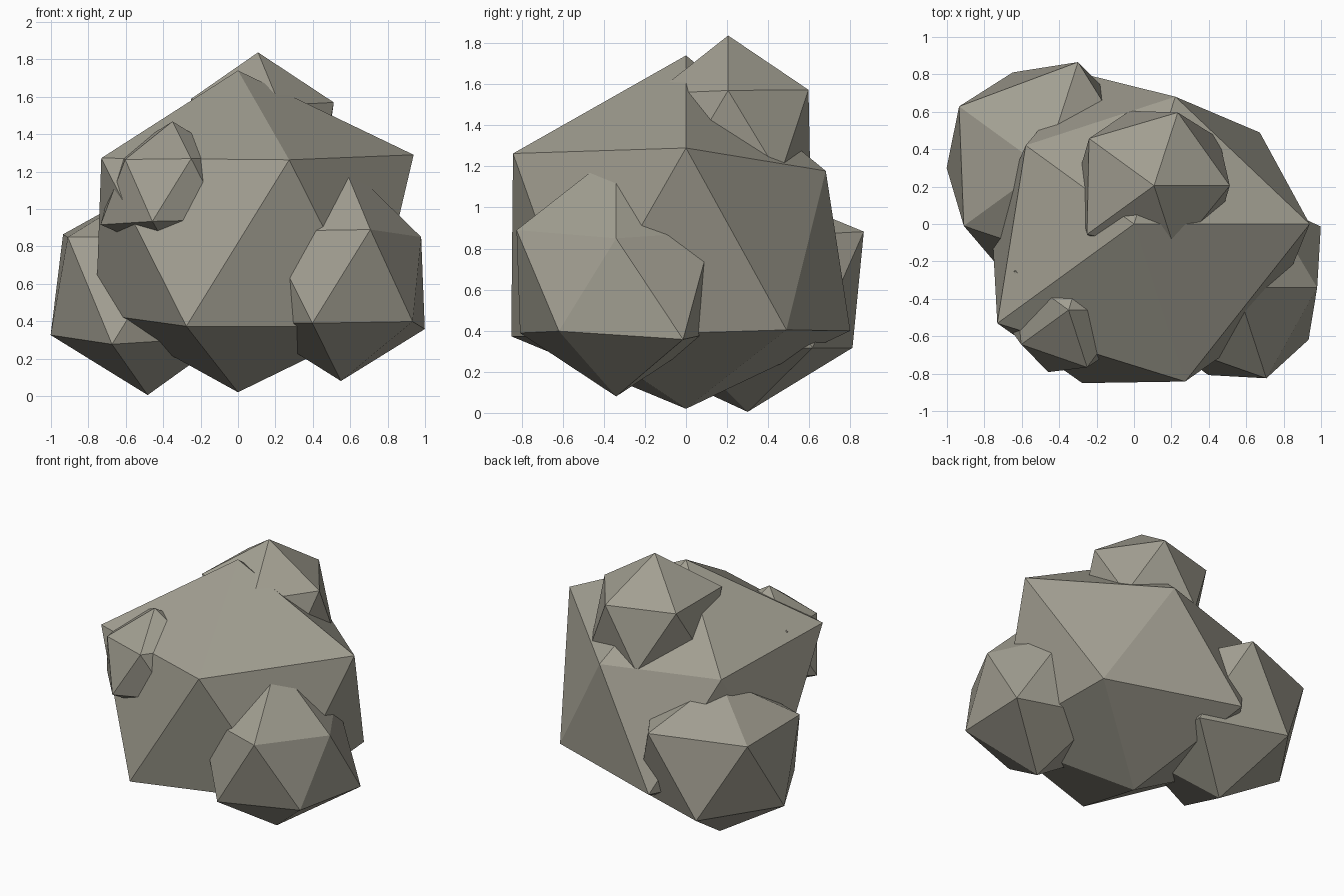
import bpy, bmesh, math
from mathutils import Vector

if "Cube" in bpy.data.objects:
    bpy.data.objects.remove(bpy.data.objects["Cube"])

stone = bpy.data.materials.new("warm grey stone")
stone.diffuse_color = (0.36, 0.345, 0.285, 1.0)
stone.use_nodes = True
stone.node_tree.nodes["Principled BSDF"].inputs["Base Color"].default_value = stone.diffuse_color


def ring_order(v):
    """Sort corners bottom to top, then anticlockwise from +x."""
    angle = math.degrees(math.atan2(v.co.y, v.co.x))
    return (round(v.co.z, 2), (angle + 1) % 360)


def rock(name, centre, bottom, lower, upper, top):
    """Icosahedron whose corners are each pushed to their own distance."""
    bm = bmesh.new()
    bmesh.ops.create_icosphere(bm, subdivisions=1, radius=1.0)
    corners = sorted(bm.verts, key=ring_order)
    for v, reach in zip(corners, [bottom, *lower, *upper, top]):
        v.co = Vector(centre) + v.co.normalized() * reach
    mesh = bpy.data.meshes.new(name)
    bm.to_mesh(mesh)
    bm.free()
    mesh.materials.append(stone)
    bpy.context.collection.objects.link(bpy.data.objects.new(name, mesh))


# Large central boulder
rock("main_boulder", (0, 0, 0.82), 0.80,
     [0.93, 0.94, 0.85, 1.00, 1.00], [1.05, 0.80, 0.80, 1.01, 0.99], 0.92)
# Rock leaning on the back left
rock("left_rock", (-0.483, 0.30, 0.585), 0.58,
     [0.60, 0.60, 0.58, 0.69, 0.60], [0.60, 0.665, 0.625, 0.59, 0.60], 0.53)
# Rock leaning on the front right
rock("right_rock", (0.55, -0.34, 0.635), 0.555,
     [0.62, 0.55, 0.55, 0.55, 0.53], [0.48, 0.55, 0.55, 0.55, 0.57], 0.635)
# Rock on the crown
rock("top_rock", (0.107, 0.205, 1.367), 0.47,
     [0.48, 0.47, 0.47, 0.47, 0.46], [0.453, 0.46, 0.48, 0.495, 0.42], 0.47)
# Small rock sunk into the front left shoulder
rock("shoulder_rock", (-0.35, -0.46, 1.108), 0.36,
     [0.36, 0.36, 0.43, 0.39, 0.37], [0.36, 0.36, 0.40, 0.35, 0.36], 0.36)
